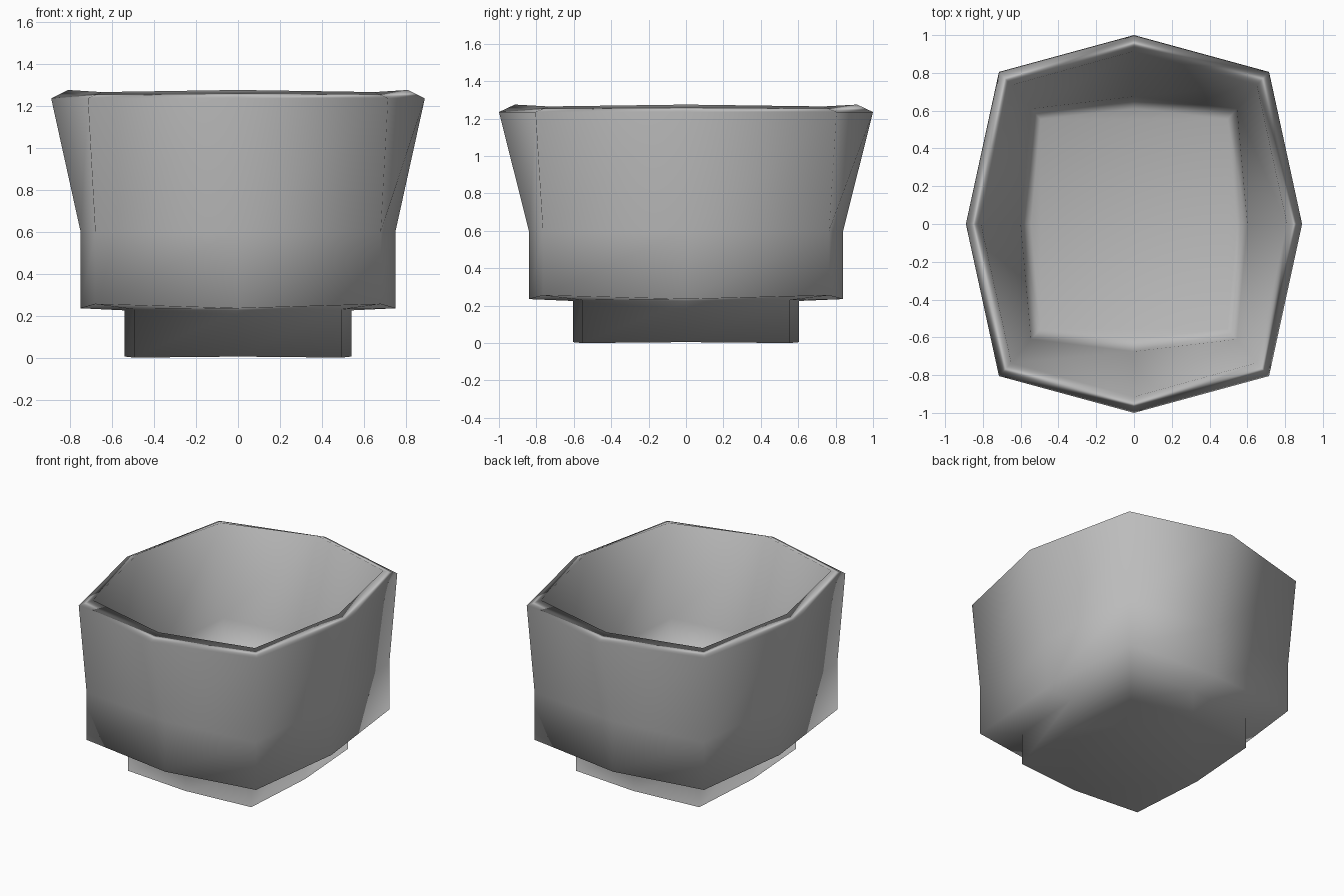
import bpy, bmesh

if "Cube" in bpy.data.objects:
    bpy.data.objects.remove(bpy.data.objects["Cube"])

clay = bpy.data.materials.new("plain grey")
clay.diffuse_color = (0.5, 0.5, 0.5, 1)
clay.use_nodes = True
clay.node_tree.nodes["Principled BSDF"].inputs["Base Color"].default_value = clay.diffuse_color


def ring(bm, side, corner, end, z_axis, z_corner):
    """Eight-sided ring: side = x reach, corner = (x, y), end = y reach."""
    cx, cy = corner
    pts = [(side, 0, z_axis), (cx, cy, z_corner), (0, end, z_axis), (-cx, cy, z_corner),
           (-side, 0, z_axis), (-cx, -cy, z_corner), (0, -end, z_axis), (cx, -cy, z_corner)]
    return [bm.verts.new(p) for p in pts]


def bridge(bm, a, b):
    for i in range(8):
        j = (i + 1) % 8
        bm.faces.new((a[i], a[j], b[j], b[i]))


# Profile from the underside of the foot, up the outside, over the rim, down the inside
profile = [
    (0.54, (0.495, 0.555), 0.605, 0.005, 0.0),     # foot bottom
    (0.54, (0.495, 0.555), 0.605, 0.225, 0.23),    # foot top
    (0.75, (0.68, 0.765), 0.84, 0.235, 0.255),     # body underside
    (0.75, (0.68, 0.765), 0.84, 0.60, 0.60),       # body waist
    (0.89, (0.715, 0.805), 1.0, 1.235, 1.235),     # outer rim
    (0.81, (0.65, 0.735), 0.915, 1.275, 1.265),    # rim crest
    (0.60, (0.545, 0.61), 0.675, 0.65, 0.65),      # inner waist
    (0.545, (0.495, 0.555), 0.61, 0.26, 0.26),     # inner floor edge
]

bm = bmesh.new()
rings = [ring(bm, *p) for p in profile]
for lower, upper in zip(rings, rings[1:]):
    bridge(bm, lower, upper)
bm.faces.new(rings[0][::-1])       # foot underside
bm.faces.new(rings[-1])            # inner floor
for f in bm.faces:
    f.smooth = True

mesh = bpy.data.meshes.new("pot")
bm.to_mesh(mesh)
bm.free()
mesh.materials.append(clay)
pot = bpy.data.objects.new("pot", mesh)
bpy.context.collection.objects.link(pot)

# Flatter shading on the big faces
shade = pot.modifiers.new("area shading", 'WEIGHTED_NORMAL')
shade.mode = 'FACE_AREA'
